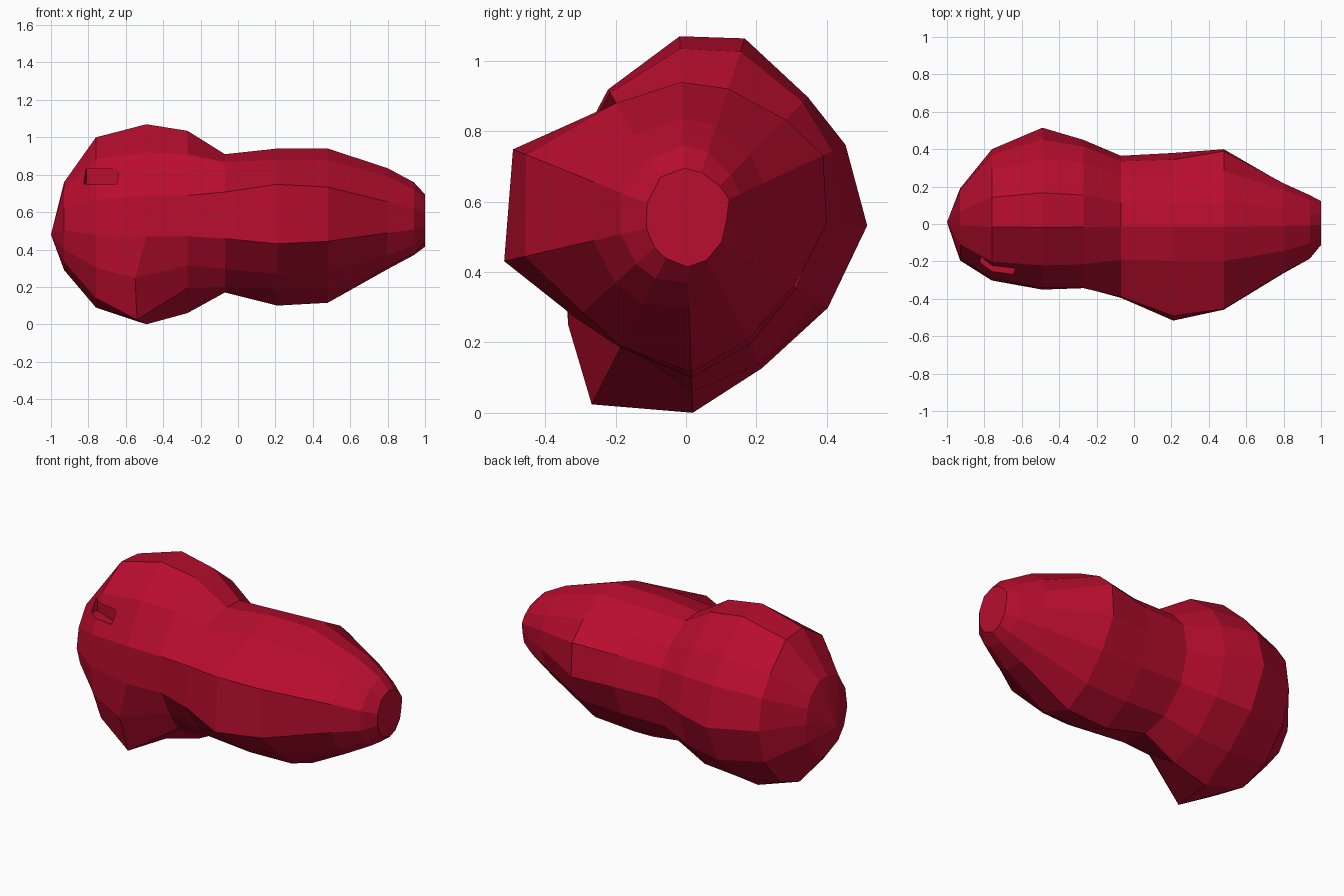
import bpy, bmesh
from math import cos, sin, radians

# Section directions around the long axis (degrees from +y towards +z)
ANGLES = [-2, 25, 45, 72, 92, 121, 158, 193, 222, 243, 272, 297, 328]
AXIS_Z = 0.55

# Station x -> radius in each section direction
SECTIONS = {
    1.00: [.115, .135, .135, .14, .145, .14, .12, .115, .12, .125, .135, .13, .12],
    0.94: [.15, .17, .18, .20, .21, .20, .20, .19, .19, .19, .18, .17, .16],
    0.80: [.215, .24, .26, .28, .285, .28, .28, .27, .27, .27, .255, .24, .225],
    0.48: [.40, .43, .40, .39, .39, .385, .49, .47, .395, .405, .435, .385, .36],
    0.21: [.38, .38, .36, .38, .39, .385, .53, .53, .42, .41, .45, .40, .37],
    -0.07: [.365, .37, .36, .37, .36, .37, .42, .405, .38, .39, .38, .38, .37],
    -0.27: [.45, .46, .47, .50, .485, .42, .37, .35, .35, .40, .49, .46, .44],
    -0.49: [.515, .50, .49, .54, .52, .43, .37, .36, .45, .59, .55, .475, .475],
    -0.76: [.40, .41, .41, .46, .45, .39, .31, .31, .37, .46, .46, .44, .41],
    -0.93: [.19, .20, .21, .22, .21, .21, .19, .20, .22, .24, .26, .25, .22],
}


def finish(bm, name):
    bmesh.ops.recalc_face_normals(bm, faces=bm.faces)
    mesh = bpy.data.meshes.new(name)
    bm.to_mesh(mesh)
    bm.free()
    obj = bpy.data.objects.new(name, mesh)
    bpy.context.collection.objects.link(obj)
    return obj


# Lumpy two-lobed body lofted through the sections
bm = bmesh.new()
rings = [[bm.verts.new((x, r * cos(radians(a)), AXIS_Z + r * sin(radians(a))))
          for a, r in zip(ANGLES, radii)] for x, radii in SECTIONS.items()]
n = len(ANGLES)
for ra, rb in zip(rings, rings[1:]):
    for i in range(n):
        j = (i + 1) % n
        bm.faces.new((ra[i], ra[j], rb[j], rb[i]))
bm.faces.new(rings[0])

# Stubby foot: lean its lowest front corner towards the far end
rings[7][9].co.x -= 0.05
rings[7][8].co.x -= 0.06

# Pointed far end
tip = bm.verts.new((-1, 0.01, 0.48))
for i in range(n):
    bm.faces.new((rings[-1][i], rings[-1][(i + 1) % n], tip))
body = finish(bm, "rock_body")

# Small chipped notch on the front of the large lobe
bpy.ops.mesh.primitive_cube_add(size=1, location=(-0.76, -0.296, 0.79),
                                rotation=(0, 0, radians(-22)))
cutter = bpy.context.object
cutter.name = "notch_cutter"
cutter.scale = (0.19, 0.2, 0.08)
cutter.hide_render = True
cutter.display_type = 'WIRE'
cut = body.modifiers.new("notch", 'BOOLEAN')
cut.operation = 'DIFFERENCE'
cut.solver = 'EXACT'
cut.object = cutter

# Crimson colour
mat = bpy.data.materials.new("crimson")
mat.diffuse_color = (0.48, 0.004, 0.027, 1)
body.data.materials.append(mat)
